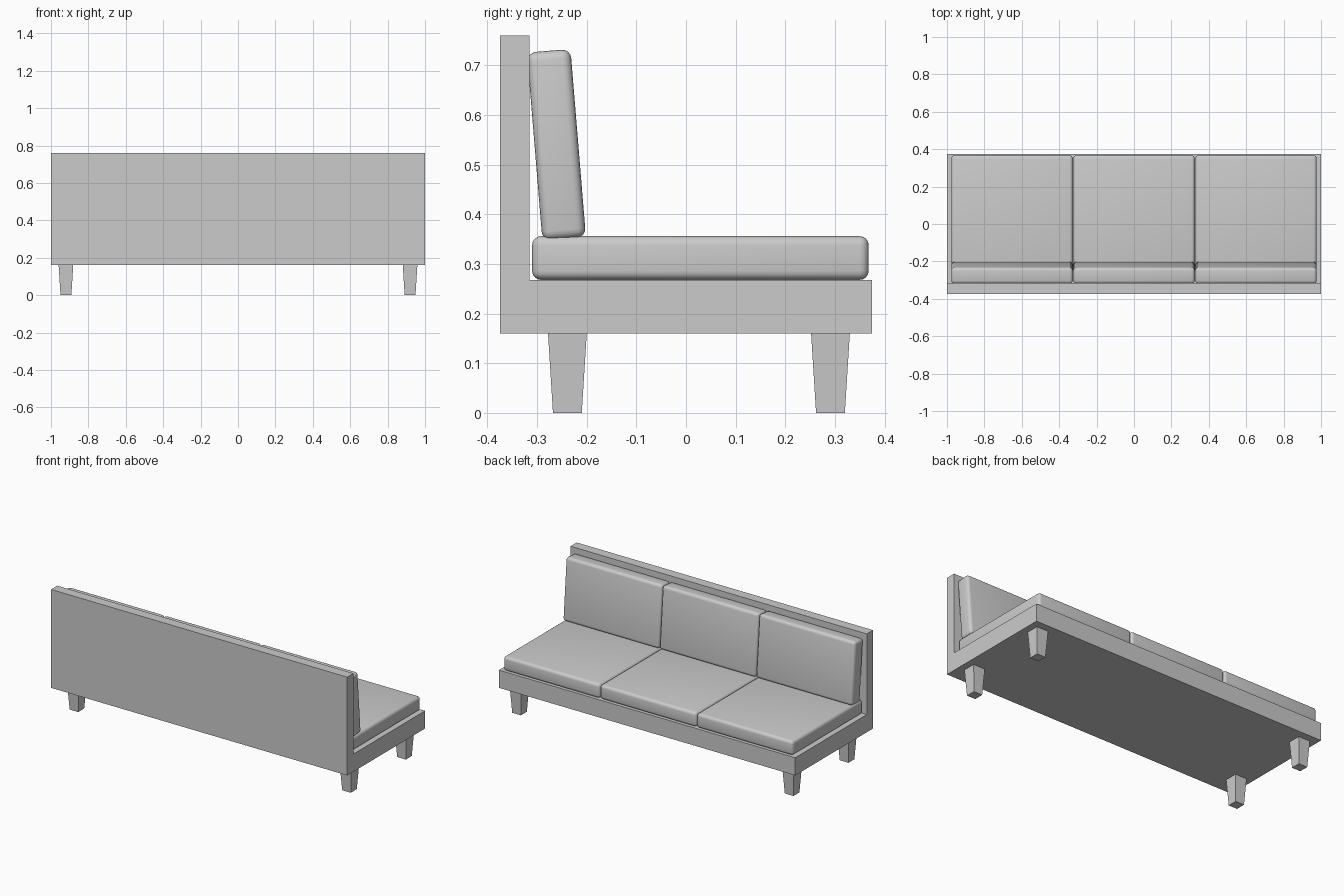
import bpy, bmesh, math
from mathutils import Matrix

if "Cube" in bpy.data.objects:
    bpy.data.objects.remove(bpy.data.objects["Cube"])


def add_object(name, bm):
    bmesh.ops.recalc_face_normals(bm, faces=bm.faces)
    me = bpy.data.meshes.new(name)
    bm.to_mesh(me)
    bm.free()
    ob = bpy.data.objects.new(name, me)
    bpy.context.collection.objects.link(ob)
    return ob


def cushion(name, size, loc, tilt=0.0, radius=0.018):
    bm = bmesh.new()
    bmesh.ops.create_cube(bm, size=1, matrix=Matrix.Diagonal((*size, 1)))
    bmesh.ops.bevel(bm, geom=bm.edges[:], offset=radius, segments=4,
                    profile=0.5, affect='EDGES')
    ob = add_object(name, bm)
    ob.location = loc
    ob.rotation_euler.x = tilt
    bpy.ops.object.select_all(action='DESELECT')
    ob.select_set(True)
    bpy.context.view_layer.objects.active = ob
    bpy.ops.object.shade_smooth_by_angle(angle=math.radians(35))


# Frame: L-shaped profile extruded along x (base and backrest panel)
profile = [(-0.375, 0.16), (0.375, 0.16), (0.375, 0.268),
           (-0.315, 0.268), (-0.315, 0.76), (-0.375, 0.76)]
bm = bmesh.new()
face = bm.faces.new([bm.verts.new((-1, y, z)) for y, z in profile])
ext = bmesh.ops.extrude_face_region(bm, geom=[face])
bmesh.ops.translate(bm, vec=(2, 0, 0),
                    verts=[g for g in ext["geom"] if isinstance(g, bmesh.types.BMVert)])
add_object("frame", bm)

# Tapered square legs
for side, x in (("left", -0.92), ("right", 0.92)):
    for end, y in (("front", -0.239), ("rear", 0.291)):
        bm = bmesh.new()
        bmesh.ops.create_cube(bm, size=1, matrix=Matrix.Translation((0, 0, 0.5)))
        for v in bm.verts:
            w = 0.078 if v.co.z > 0.5 else 0.058
            v.co = (x + v.co.x * w, y + v.co.y * w, v.co.z * 0.16)
        add_object(f"{end}_{side}_leg", bm)

# Three seat cushions and three leaning back cushions
for i, side in enumerate(("left", "middle", "right")):
    x = (i - 1) * 0.652
    cushion(f"{side}_seat_cushion", (0.65, 0.678, 0.088), (x, 0.029, 0.312))
    cushion(f"{side}_back_cushion", (0.65, 0.088, 0.38), (x, -0.261, 0.54),
            tilt=math.radians(4.7))
